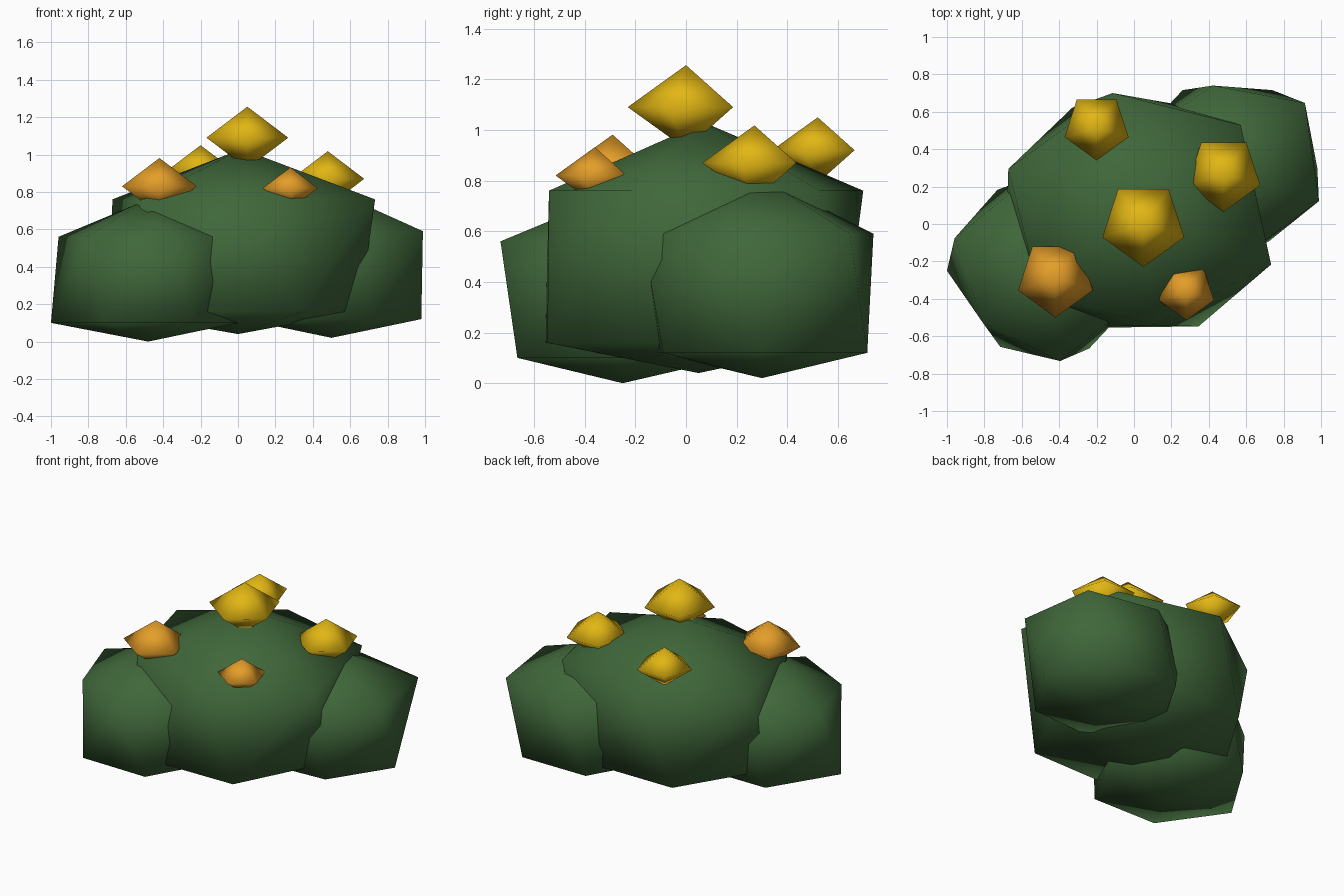
import bpy, bmesh
from math import cos, sin, radians

cube = bpy.data.objects.get("Cube")
if cube:
    bpy.data.objects.remove(cube, do_unlink=True)


def material(name, color):
    mat = bpy.data.materials.new(name)
    mat.use_nodes = True
    mat.diffuse_color = (*color, 1)
    shader = next(n for n in mat.node_tree.nodes if n.type == 'BSDF_PRINCIPLED')
    shader.inputs["Base Color"].default_value = (*color, 1)
    shader.inputs["Roughness"].default_value = 0.8
    return mat


leaf_green = material("leaf green", (0.05, 0.135, 0.042))
petal_yellow = material("petal yellow", (0.76, 0.47, 0.007))
petal_orange = material("petal orange", (0.78, 0.34, 0.022))


def finish(name, bm, mat):
    bmesh.ops.recalc_face_normals(bm, faces=bm.faces)
    for face in bm.faces:
        face.smooth = True
    mesh = bpy.data.meshes.new(name)
    bm.to_mesh(mesh)
    bm.free()
    mesh.materials.append(mat)
    obj = bpy.data.objects.new(name, mesh)
    bpy.context.collection.objects.link(obj)
    return obj


def ring(bm, center, z, radii, start):
    """Ring of vertices around a centre, one for each radius."""
    step = 360 / len(radii)
    points = []
    for i, r in enumerate(radii):
        a = radians(start + i * step)
        points.append(bm.verts.new((center[0] + r * cos(a), center[1] + r * sin(a), z)))
    return points


def cap(bm, loop, tip):
    """Fan of triangles from a loop to a tip."""
    apex = bm.verts.new(tip)
    for a, b in zip(loop, loop[1:] + loop[:1]):
        bm.faces.new((a, b, apex))


def leaf_clump(name, center, heights, upper_radii, lower_radii, tip_xy=None):
    """Uneven six-sided clump: bottom tip, two twisted rings, top tip."""
    bottom, low, high, top = heights
    bm = bmesh.new()
    upper = ring(bm, center, high, upper_radii, 40)
    lower = ring(bm, center, low, lower_radii, 60)
    cap(bm, upper, (*(tip_xy or center), top))
    cap(bm, lower, (*center, bottom))
    for i in range(len(upper)):
        j = (i + 1) % len(upper)
        bm.faces.new((upper[i], lower[i], upper[j]))
        bm.faces.new((lower[i], lower[j], upper[j]))
    finish(name, bm, leaf_green)


def blossom(name, x, y, z, radius, mat):
    """Five-sided double cone."""
    bm = bmesh.new()
    loop = ring(bm, (x, y), z, [radius] * 5, -18)
    for side in (1, -1):
        cap(bm, loop, (x, y, z + side * radius * 0.72))
    finish(name, bm, mat)


# Foliage clumps
leaf_clump("middle_foliage", (0, 0.05), (0.04, 0.16, 0.76, 1.03),
           (0.745, 0.66, 0.715, 0.66, 0.6, 0.78),
           (0.66, 0.66, 0.68, 0.7, 0.69, 0.65), (0.02, 0.07))
leaf_clump("left_foliage", (0.5, 0.3), (0.02, 0.12, 0.59, 0.81),
           (0.54, 0.447, 0.5, 0.5, 0.48, 0.52),
           (0.48, 0.48, 0.48, 0.48, 0.45, 0.48))
leaf_clump("right_foliage", (-0.48, -0.25), (0, 0.1, 0.56, 0.76),
           (0.5, 0.5, 0.51, 0.43, 0.49, 0.5),
           (0.5, 0.5, 0.52, 0.47, 0.48, 0.48))

# Blossoms
blossom("top_blossom", 0.05, 0, 1.09, 0.23, petal_yellow)
blossom("back_blossom", -0.2, 0.52, 0.92, 0.18, petal_yellow)
blossom("left_blossom", 0.48, 0.27, 0.87, 0.205, petal_yellow)
blossom("front_right_blossom", -0.42, -0.29, 0.83, 0.21, petal_orange)
blossom("front_left_blossom", 0.28, -0.36, 0.82, 0.155, petal_orange)
